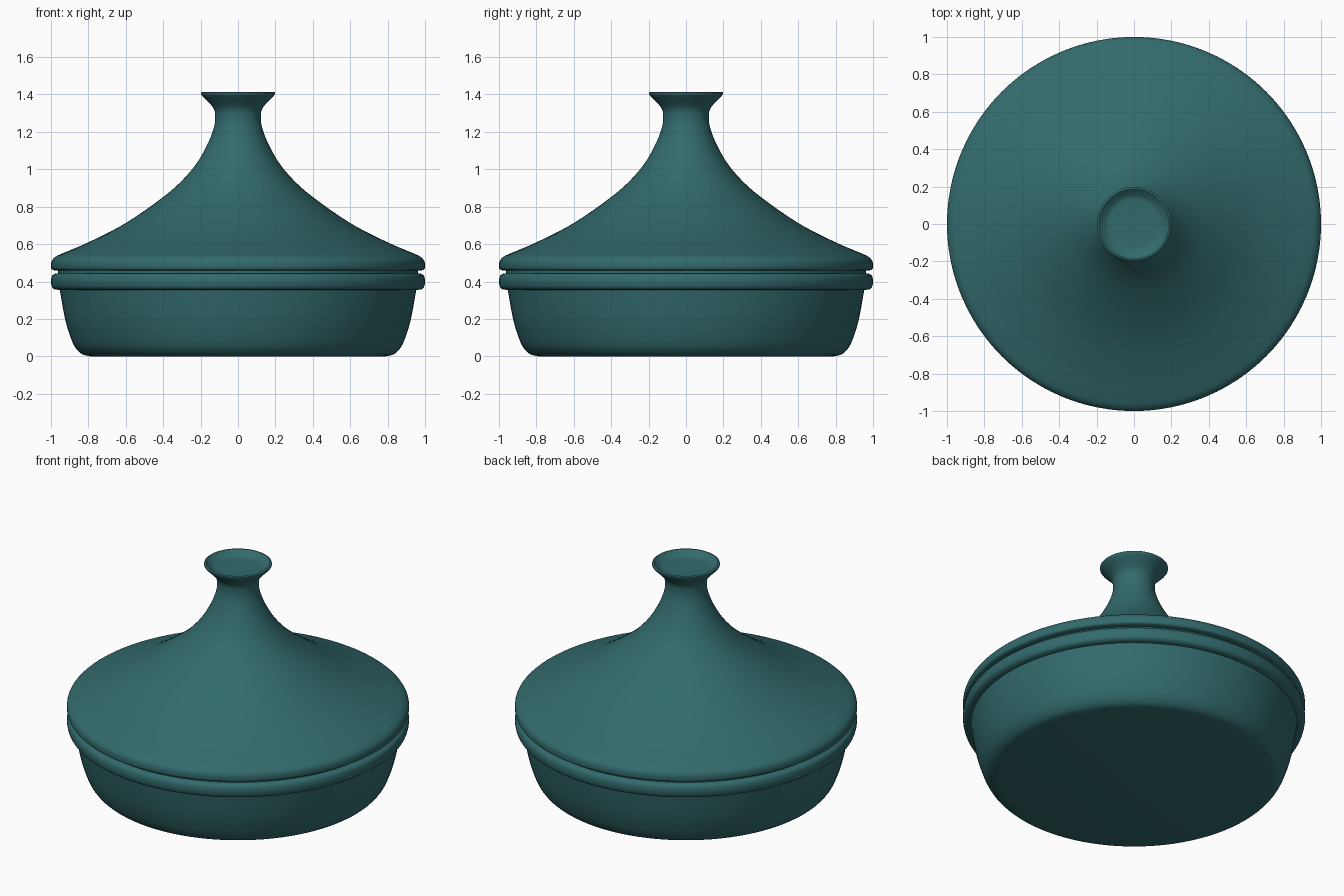
import bpy
import bmesh
import math
from mathutils import Vector

SEGMENTS = 96

cube = bpy.data.objects.get("Cube")
if cube:
    bpy.data.objects.remove(cube, do_unlink=True)

glaze = bpy.data.materials.new("teal_glaze")
glaze.use_nodes = True
colour = (0.032, 0.144, 0.15, 1)
glaze.diffuse_color = colour
bsdf = next(n for n in glaze.node_tree.nodes if n.type == 'BSDF_PRINCIPLED')
bsdf.inputs["Base Color"].default_value = colour


def smooth_path(points, steps=4):
    """Catmull-Rom curve through (radius, height) points."""
    pts = [Vector(p) for p in points]
    pts = [2 * pts[0] - pts[1]] + pts + [2 * pts[-1] - pts[-2]]
    out = []
    for a, b, c, d in zip(pts, pts[1:], pts[2:], pts[3:]):
        for i in range(steps):
            t = i / steps
            out.append(0.5 * (2 * b + (c - a) * t + (2 * a - 5 * b + 4 * c - d) * t ** 2
                              + (3 * b - a - 3 * c + d) * t ** 3))
    return [tuple(p) for p in out] + [tuple(points[-1])]


def lathe(name, profile):
    """Spin a (radius, height) outline around the z axis."""
    bm = bmesh.new()
    verts = [bm.verts.new((r, 0, z)) for r, z in profile]
    edges = [bm.edges.new(pair) for pair in zip(verts, verts[1:])]
    bmesh.ops.spin(bm, geom=verts + edges, axis=(0, 0, 1), cent=(0, 0, 0),
                   angle=2 * math.pi, steps=SEGMENTS, use_duplicate=False)
    bmesh.ops.remove_doubles(bm, verts=bm.verts, dist=0.0005)
    bmesh.ops.recalc_face_normals(bm, faces=bm.faces)
    mesh = bpy.data.meshes.new(name)
    bm.to_mesh(mesh)
    bm.free()
    mesh.materials.append(glaze)
    obj = bpy.data.objects.new(name, mesh)
    bpy.context.collection.objects.link(obj)
    bpy.ops.object.select_all(action='DESELECT')
    obj.select_set(True)
    bpy.context.view_layer.objects.active = obj
    bpy.ops.object.shade_smooth_by_angle(angle=math.radians(40))
    return obj


# Base dish: rounded foot, flaring wall, rolled rim, hollow inside
wall = smooth_path([(0.79, 0), (0.835, 0.012), (0.872, 0.05), (0.9, 0.115),
                    (0.927, 0.21), (0.953, 0.355)])
rim = smooth_path([(0.98, 0.357), (0.994, 0.37), (1, 0.4), (0.994, 0.43), (0.975, 0.444)])
inside = smooth_path([(0.9, 0.444), (0.87, 0.25), (0.82, 0.1), (0.75, 0.06)])
lathe("base_dish", [(0, 0)] + wall + rim + inside + [(0, 0.06)])

# Conical lid: rolled edge, sweeping cone, narrow neck, flared knob with dished top
edge = smooth_path([(0.975, 0.458), (0.994, 0.464), (1, 0.48), (0.996, 0.51),
                    (0.975, 0.533), (0.94, 0.55)])
cone = smooth_path([(0.94, 0.55), (0.81, 0.605), (0.63, 0.695), (0.47, 0.8), (0.33, 0.91),
                    (0.23, 1.02), (0.165, 1.13), (0.13, 1.22), (0.122, 1.28), (0.133, 1.33),
                    (0.193, 1.395)])
knob = [(0.198, 1.402), (0.198, 1.41), (0.193, 1.414), (0.187, 1.414)]
dish = smooth_path([(0.187, 1.414), (0.165, 1.396), (0.142, 1.383), (0.11, 1.38)])
hollow = smooth_path([(0, 0.98), (0.12, 0.97), (0.25, 0.87), (0.45, 0.73), (0.7, 0.59),
                      (0.88, 0.51), (0.9, 0.458)])
lathe("lid", hollow + edge + cone[1:] + knob + dish[1:] + [(0, 1.38)])

# Seating ring closing the thin gap between lid and dish
lathe("seating_ring", [(0.9, 0.44), (0.962, 0.44), (0.962, 0.462), (0.9, 0.462), (0.9, 0.44)])
